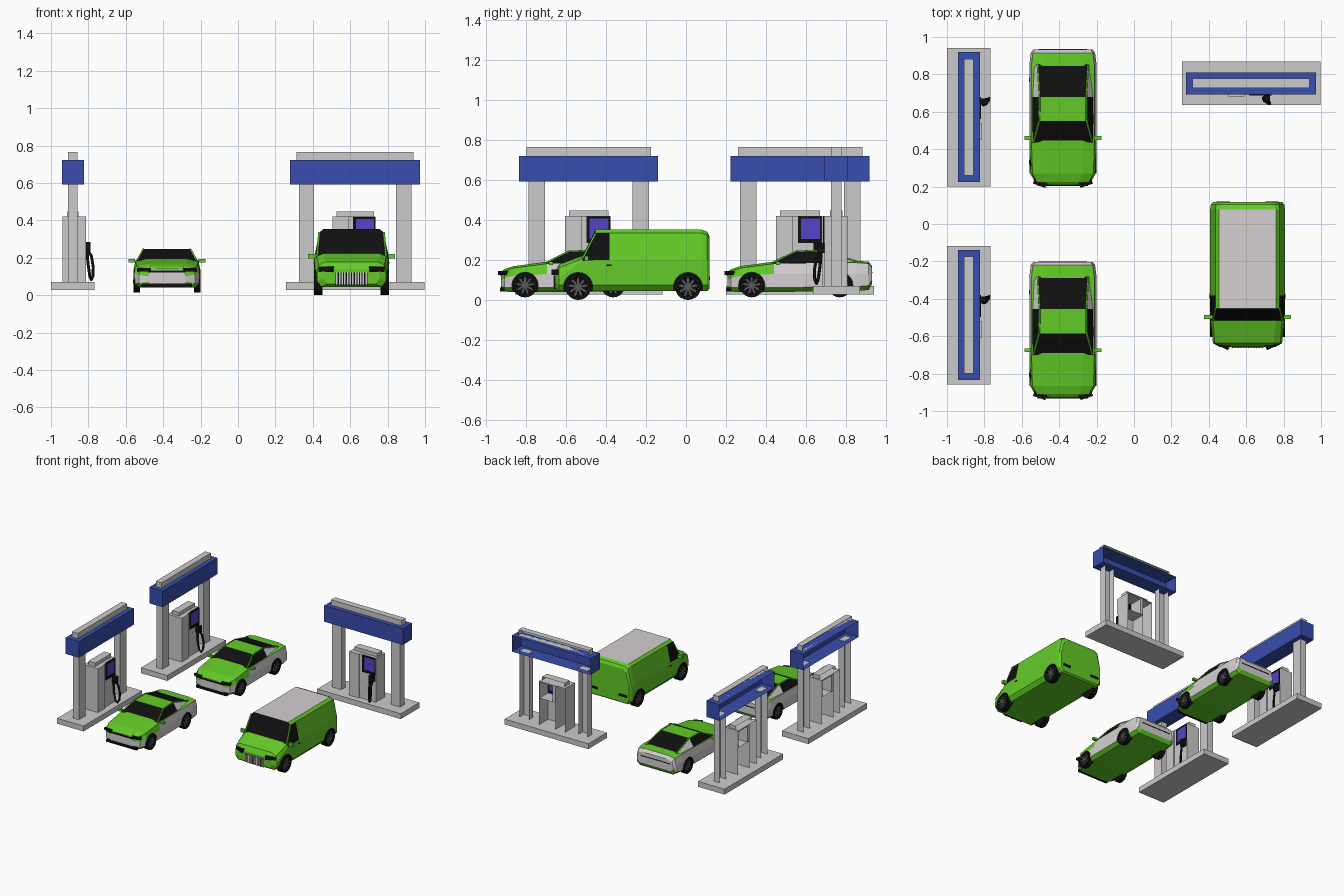
import bpy, bmesh
from math import pi, radians, cos, sin
from mathutils import Matrix, Vector

if "Cube" in bpy.data.objects:
    bpy.data.objects.remove(bpy.data.objects["Cube"])

PLACE = Matrix()


def mat(name, r, g, b):
    m = bpy.data.materials.new(name)
    m.diffuse_color = (r, g, b, 1)
    m.use_nodes = True
    m.node_tree.nodes["Principled BSDF"].inputs["Base Color"].default_value = m.diffuse_color
    return m


GREEN = mat("green", .125, .6, .02)
WHITE = mat("white", .66, .63, .64)
BLACK = mat("black", .005, .005, .005)
BLUE = mat("blue", .04, .075, .42)
PURPLE = mat("purple", .09, .06, .57)
DARK = mat("dark_metal", .1, .1, .11)
PAINT = [GREEN, WHITE, BLACK]


def finish(name, bm, mats=()):
    bmesh.ops.recalc_face_normals(bm, faces=bm.faces)
    bm.transform(PLACE)
    me = bpy.data.meshes.new(name)
    bm.to_mesh(me)
    bm.free()
    for m in mats:
        me.materials.append(m)
    ob = bpy.data.objects.new(name, me)
    bpy.context.collection.objects.link(ob)
    return ob


def box(name, x, y, z, m=None, open_back=False, spin=0):
    """Box from (min, max) ranges, optionally without its back face."""
    bm = bmesh.new()
    c = Vector([(a + b) / 2 for a, b in (x, y, z)])
    s = [b - a for a, b in (x, y, z)]
    bmesh.ops.create_cube(bm, size=1)
    if open_back:
        back = [f for f in bm.faces if f.calc_center_median().y > .4]
        bmesh.ops.delete(bm, geom=back, context='FACES')
    bm.transform(Matrix.Translation(c) @ Matrix.Rotation(spin, 4, 'Z') @ Matrix.Diagonal((*s, 1)))
    return finish(name, bm, [m] if m else [])


def disc(bm, x, y, z, r, w, seg=20):
    """Cylinder lying along x."""
    bmesh.ops.create_cone(bm, cap_ends=True, segments=seg, radius1=r, radius2=r, depth=w,
                          matrix=Matrix.Translation((x, y, z)) @ Matrix.Rotation(pi / 2, 4, 'Y'))


def tube(name, pts, r, m):
    cu = bpy.data.curves.new(name, 'CURVE')
    cu.dimensions = '3D'
    cu.bevel_depth, cu.bevel_resolution, cu.use_fill_caps = r, 1, True
    sp = cu.splines.new('POLY')
    sp.points.add(len(pts) - 1)
    for p, q in zip(sp.points, pts):
        p.co = (*(PLACE @ Vector(q)), 1)
    cu.materials.append(m)
    bpy.context.collection.objects.link(bpy.data.objects.new(name, cu))


def loft(name, rows, paint):
    """Mirrored half sections (y, [(x, z) bottom to top]); paint(section, band) gives a slot."""
    bm = bmesh.new()
    k = len(rows[0][1])
    rings = [[bm.verts.new((x, y, z)) for x, z in h] + [bm.verts.new((-x, y, z)) for x, z in reversed(h)]
             for y, h in rows]
    for i in range(len(rings) - 1):
        for j in range(2 * k):
            n = (j + 1) % (2 * k)
            f = bm.faces.new((rings[i][j], rings[i][n], rings[i + 1][n], rings[i + 1][j]))
            band = j if j < k else 2 * k - 2 - j
            f.material_index = paint(i, band)
    for i, r in ((-1, rings[0]), (len(rows), rings[-1])):
        bm.faces.new(r).material_index = paint(i, 1)
    return finish(name, bm, PAINT)


def cut_arches(body, ys, z, r, inner):
    bm = bmesh.new()
    for y in ys:
        for s in (-1, 1):
            disc(bm, s * (inner + .06), y, z, r, .12)
    for f in bm.faces:
        f.material_index = 2
    cutter = finish("arch_cutter", bm, PAINT)
    cutter.hide_render = True
    mod = body.modifiers.new("arches", 'BOOLEAN')
    mod.operation, mod.solver, mod.object = 'DIFFERENCE', 'EXACT', cutter
    dg = bpy.context.evaluated_depsgraph_get()
    me = bpy.data.meshes.new_from_object(body.evaluated_get(dg))
    body.modifiers.clear()
    body.data = me
    bpy.data.objects.remove(cutter)


def wheels(ys, x, z, r, w):
    for y in ys:
        for s in (-1, 1):
            bm = bmesh.new()
            disc(bm, s * x, y, z, r, w)
            # recessed rim
            for f in [f for f in bm.faces if len(f.verts) > 4]:
                bmesh.ops.inset_region(bm, faces=[f], thickness=r * .28, depth=0)
                bmesh.ops.inset_region(bm, faces=[f], thickness=r * .03, depth=-.006)
            finish("tyre", bm, [BLACK])
            # spokes and hub
            bm = bmesh.new()
            xo = s * (x + w / 2 - .003)
            for i in range(9):
                bmesh.ops.create_cube(bm, size=1, matrix=Matrix.Translation((xo, y, z))
                    @ Matrix.Rotation(i * 2 * pi / 9, 4, 'X') @ Matrix.Translation((0, 0, r * .38))
                    @ Matrix.Diagonal((.005, r * .14, r * .7, 1)))
            disc(bm, xo, y, z, r * .2, .007, 10)
            finish("wheel_spokes", bm, [DARK])


def sedan():
    spec = [(-.362, .10, .05, .10, .135), (-.345, .15, .042, .11, .15), (-.30, .175, .04, .12, .165),
            (-.13, .18, .04, .13, .188), (.28, .18, .045, .13, .193), (.345, .172, .05, .13, .188),
            (.362, .16, .08, .115, .165)]
    rows = [(y, [(w * .85, zb), (w, zb + .022), (w, zm), (w - .012, zt - .006), (w * .6, zt + .004)])
            for y, w, zb, zm, zt in spec]

    def paint(i, b):
        if i in (-1, 7):
            return 1
        if i == 5:
            return 0 if b < 1 else 1
        return 1 if b == 1 or (b == 2 and i > 2) else 0
    body = loft("sedan_body", rows, paint)
    cut_arches(body, (-.241, .2), .073, .066, .135)
    # cabin with windows
    cab = [(-.135, .162, .18, .158, .187), (-.02, .165, .18, .127, .244), (.11, .165, .18, .125, .246),
           (.285, .158, .18, .135, .194)]
    loft("sedan_cabin", [(y, [(a, b), (c, d)]) for y, a, b, c, d in cab],
         lambda i, b: 0 if (i, b) == (1, 1) else 1 if (i, b) == (2, 0) else 2)
    for s in (-1, 1):
        tube("roof_rail", [(s * c, y, d) for y, a, b, c, d in cab], .005, GREEN)
        box("mirror", sorted((s * .17, s * .205)), (-.12, -.1), (.175, .193), GREEN)
        box("headlight", (s * .123 - .035, s * .123 + .035), (-.366, -.338), (.126, .144), BLACK,
            spin=s * radians(19))
    box("grille", (-.1, .1), (-.367, -.355), (.122, .133), BLACK)
    box("lower_intake", (-.135, .135), (-.367, -.34), (.042, .062), BLACK)
    box("tail_line", (-.13, .13), (.358, .365), (.135, .14), BLACK)
    wheels((-.241, .2), .162, .073, .06, .036)


def van():
    spec = [(-.39, .15, .06, .09, .145, .12, .12, .14), (-.37, .185, .045, .11, .175, .16, .14, .178),
            (-.25, .198, .045, .195, .185, .208, .15, .222), (-.185, .2, .045, .2, .172, .335, .152, .353),
            (-.115, .2, .045, .2, .172, .335, .152, .353), (.345, .2, .045, .2, .172, .335, .152, .353),
            (.372, .196, .045, .2, .168, .325, .14, .342), (.384, .185, .055, .2, .155, .30, .13, .32)]
    rows = [(y, [(w * .87, zb), (w, zb + .03), (w, zm), (ws, zs), (wt, zt)])
            for y, w, zb, zm, ws, zs, wt, zt in spec]

    def paint(i, b):
        if i == 2 and b >= 2 or (i, b) == (3, 2):
            return 2
        return 1 if b == 4 and i in (3, 4) else 0
    body = loft("van_body", rows, paint)
    cut_arches(body, (-.273, .277), .065, .073, .15)
    for s in (-1, 1):
        tube("windscreen_pillar", [(s * .185, -.25, .208), (s * .172, -.185, .335)], .006, GREEN)
        box("mirror", sorted((s * .185, s * .232)), (-.24, -.22), (.195, .22), GREEN)
        box("headlight", (s * .135 - .04, s * .135 + .04), (-.392, -.365), (.125, .152), BLACK,
            spin=s * radians(25))
        box("tail_light", (s * .13 - .035, s * .13 + .035), (.375, .388), (.1, .118), BLACK)
        box("door_handle", sorted((s * .195, s * .203)), (-.13, -.105), (.17, .177), BLACK)
    # slatted grille
    box("grille", (-.085, .085), (-.393, -.38), (.055, .122), BLACK)
    for i in range(12):
        x = -.078 + i * .156 / 11
        box("grille_slat", (x - .004, x + .004), (-.397, -.39), (.055, .122))
    wheels((-.273, .277), .178, .065, .065, .044)


def station():
    # plinth, posts and overhead beam
    box("plinth", (-.37, .37), (-.117, .117), (.027, .07))
    for s in (-1, 1):
        box("post", (s * .26 - .041, s * .26 + .041), (-.027, .025), (.07, .6), None, True)
    box("beam", (-.348, .348), (-.06, .058), (.593, .722), BLUE, True)
    box("beam_cap", (-.312, .312), (-.025, .025), (.722, .765), None, True)
    # pump cabinet with screen
    box("pump_side", (-.12, -.035), (-.07, .055), (.07, .42), None, True)
    box("pump_base", (-.035, .11), (-.06, .055), (.07, .285), None, True)
    box("pump_spine", (-.035, -.01), (-.06, .055), (.285, .42))
    box("pump_flank", (.105, .11), (-.06, .055), (.285, .42))
    box("pump_lid", (-.01, .105), (-.055, .055), (.412, .42))
    box("pump_cap", (-.1, .1), (-.032, .03), (.42, .448), None, True)
    box("screen", (.005, .1), (-.063, -.058), (.305, .408), PURPLE)
    for x, z in (((-.01, .005), (.285, .418)), ((.1, .108), (.285, .418)),
                 ((-.01, .108), (.285, .305)), ((-.01, .108), (.408, .418))):
        box("screen_frame", x, (-.066, -.055), z, BLACK)
    # nozzle and hose
    box("nozzle", (.068, .1), (-.095, -.06), (.235, .285), BLACK)
    tube("hose", [(.09, -.075, .25), (.095, -.1, .21), (.1, -.11, .15), (.095, -.108, .1), (.083, -.1, .082),
                  (.07, -.092, .1), (.065, -.082, .17), (.068, -.075, .25)], .008, BLACK)


for x, y, turn in ((-.884, .5715, pi / 2), (-.884, -.487, pi / 2), (.626, .753, 0)):
    PLACE = Matrix.Translation((x, y, 0)) @ Matrix.Rotation(turn, 4, 'Z')
    station()
for y in (.57, -.565):
    PLACE = Matrix.Translation((-.38, y, 0))
    sedan()
PLACE = Matrix.Translation((.607, -.267, 0))
van()
